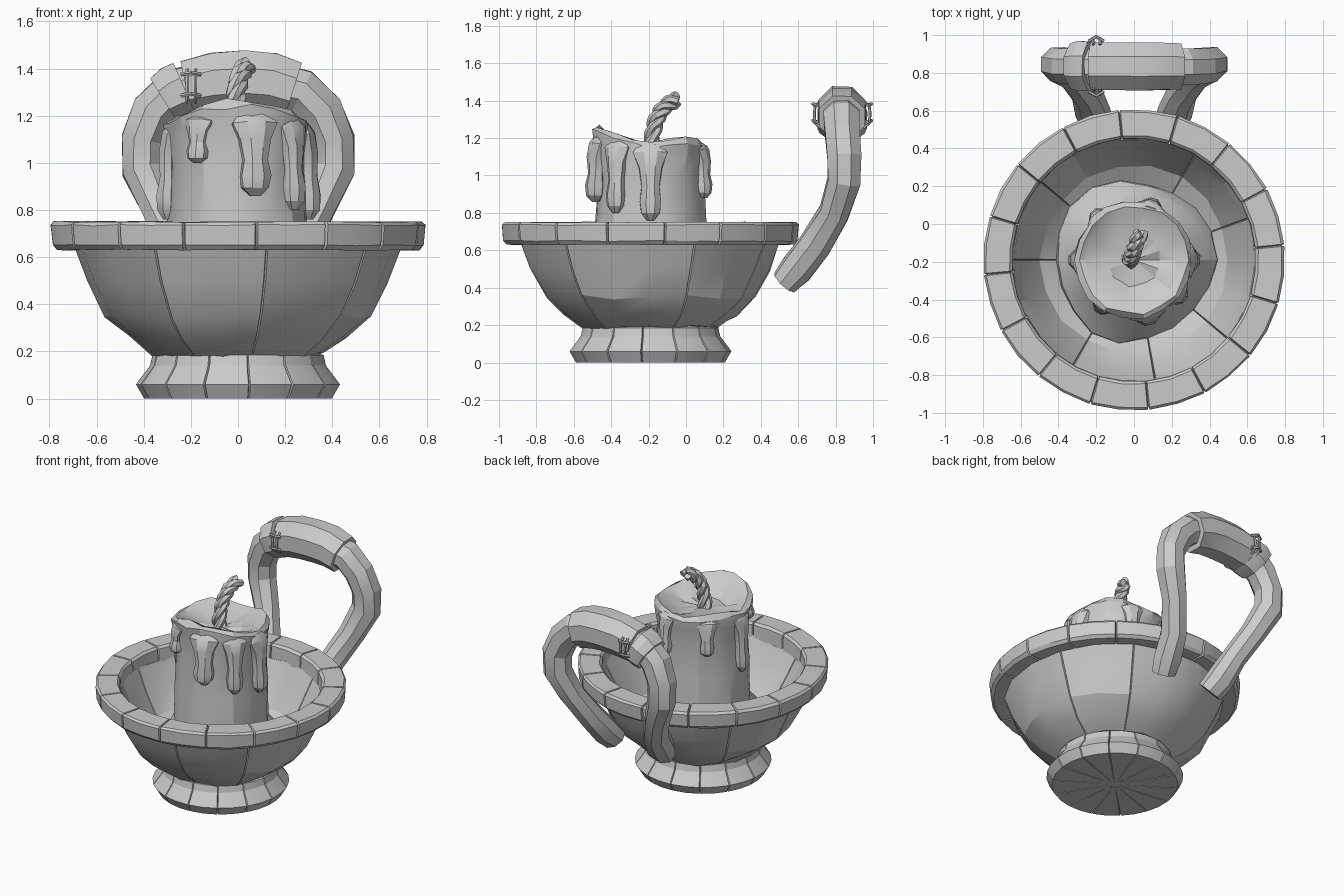
import bpy, bmesh, random
from math import sin, cos, pi, radians, exp
from mathutils import Vector

if "Cube" in bpy.data.objects:
    bpy.data.objects.remove(bpy.data.objects["Cube"])

random.seed(4)
CY = -0.19  # bowl axis in y


def finish(name, bm, angle=22):
    bmesh.ops.remove_doubles(bm, verts=bm.verts, dist=0.0005)
    bmesh.ops.recalc_face_normals(bm, faces=bm.faces)
    me = bpy.data.meshes.new(name)
    bm.to_mesh(me)
    bm.free()
    ob = bpy.data.objects.new(name, me)
    bpy.context.collection.objects.link(ob)
    bpy.ops.object.select_all(action='DESELECT')
    ob.select_set(True)
    bpy.context.view_layer.objects.active = ob
    bpy.ops.object.shade_smooth_by_angle(angle=radians(angle))
    return ob


def lathe(name, prof, sides, grooves=(), closed=False, width=0.008, depth=0.018,
          jitter=0.0, shape=None):
    """Spin a profile round the bowl axis; chosen sides get a thin carved groove."""
    bm = bmesh.new()
    n = len(prof)
    cols = []
    for k in range(sides):
        a = 2 * pi * (k + 0.5) / sides - pi / 2
        noise = [(random.uniform(-1, 1) * jitter, random.uniform(-1.5, 1.5) * jitter) for _ in prof]
        for da in ((-width, 0, width) if k in grooves else (0,)):
            ring = []
            for i, (r, z) in enumerate(prof):
                cut = 0
                if da == 0 and k in grooves and r > 0:
                    p = prof[(i - 1) % n] if closed else prof[max(i - 1, 0)]
                    q = prof[(i + 1) % n] if closed else prof[min(i + 1, n - 1)]
                    d = Vector((q[0] - p[0], q[1] - p[1])).normalized() * depth
                    cut = 1
                    rr, zz = r - d.y, z + d.x
                if not cut:
                    rr, zz = r, z
                if r > 0:
                    rr += noise[i][0]
                    if 0 < i < n - 1:
                        zz += noise[i][1]
                if shape:
                    rr, zz = shape(a, rr, zz)
                ring.append(bm.verts.new((rr * cos(a + da), CY + rr * sin(a + da), zz)))
            cols.append(ring)
    for c, d in zip(cols, cols[1:] + cols[:1]):
        for i in range(n if closed else n - 1):
            j = (i + 1) % n
            bm.faces.new((c[i], d[i], d[j], c[j]))
    return finish(name, bm)


def loft(name, pts, radii, sides, ref, jitter=0.0, angle=22, bm=None):
    """Tube through points; radii are (along ref, across ref)."""
    own = bm is None
    bm = bm or bmesh.new()
    pts = [Vector(p) for p in pts]
    rings = []
    for i, p in enumerate(pts):
        t = (pts[min(i + 1, len(pts) - 1)] - pts[max(i - 1, 0)]).normalized()
        u = Vector(ref)
        u = (u - t * u.dot(t)).normalized()
        v = t.cross(u)
        ring = []
        for k in range(sides):
            a = 2 * pi * (k + 0.5) / sides
            s = 1 + random.uniform(-jitter, jitter)
            ring.append(bm.verts.new(p + (u * cos(a) * radii[i][0] + v * sin(a) * radii[i][1]) * s))
        rings.append(ring)
    for c, d in zip(rings, rings[1:]):
        for k in range(sides):
            bm.faces.new((c[k], c[(k + 1) % sides], d[(k + 1) % sides], d[k]))
    bm.faces.new(rings[0])
    bm.faces.new(rings[-1])
    return finish(name, bm, angle) if own else None


# Foot, bowl and rim
lathe("foot", [(0, 0), (0.40, 0), (0.435, 0.06), (0.375, 0.14), (0.365, 0.185), (0.3, 0.2), (0, 0.2)],
      28, range(0, 28, 2), width=0.01, depth=0.012)
lathe("bowl", [(0, 0.18), (0.36, 0.185), (0.47, 0.26), (0.57, 0.35), (0.645, 0.5), (0.705, 0.65),
               (0.65, 0.66), (0.59, 0.52), (0.50, 0.37), (0.38, 0.29), (0, 0.28)],
      18, (0, 2, 5, 7, 11, 13, 16), width=0.007, depth=0.013, jitter=0.009)
lathe("rim", [(0.68, 0.63), (0.772, 0.63), (0.79, 0.65), (0.797, 0.735), (0.785, 0.75),
              (0.66, 0.75), (0.645, 0.735), (0.64, 0.64)],
      32, range(0, 32, 2), closed=True, jitter=0.002)


# Candle: melted pool, shaft and dished top, higher at the front
def melt(a, r, z):
    if z > 1.05:
        z += 0.075 * max(0, -sin(a)) * min(1, r / 0.27) * (r > 0.15) + 0.012 * sin(3 * a)*(r > 0.15)
    if z < 0.45:
        r *= 1 + 0.05 * sin(3 * a + 1)
    return r, z


lathe("candle", [(0, 0.26), (0.43, 0.28), (0.42, 0.36), (0.36, 0.43), (0.305, 0.50), (0.295, 0.75),
                 (0.283, 1.0), (0.305, 1.1), (0.312, 1.155), (0.285, 1.185), (0.245, 1.17),
                 (0.14, 1.135), (0, 1.13)], 18, jitter=0.009, shape=melt)

# Wax drips: (angle, bottom z, size)
for n, (deg, low, s) in enumerate([(-76, 0.86, 1.1), (0, 0.76, 1.0), (-38, 0.80, 0.9), (180, 0.76, 0.9),
                                   (72, 0.88, 0.85), (-125, 1.0, 0.8), (130, 0.92, 0.8)]):
    a = radians(deg)
    out = Vector((cos(a), sin(a), 0))
    top = 1.16 + 0.04 * max(0, -sin(a))
    pts, rad = [], []
    for f, w, d, r in [(0, 0.07, 0.03, 0.272), (0.1, 0.098, 0.045, 0.285), (0.3, 0.066, 0.045, 0.297),
                       (0.55, 0.05, 0.042, 0.297), (0.75, 0.062, 0.052, 0.302), (0.9, 0.055, 0.047, 0.302),
                       (1.0, 0.022, 0.02, 0.30)]:
        pts.append(out * r + Vector((0, CY, top + (low - top) * f)))
        rad.append((d * s, w * s))
    loft(f"wax_drip_{n + 1}", pts, rad, 8, out, 0.05, 28)

# Wick: three twisted strands along a curve
P0, P1, P2 = Vector((-.015, -.185, 1.10)), Vector((-.02, -.19, 1.37)), Vector((.035, -.045, 1.405))
bm = bmesh.new()
for s in range(3):
    pts, rad = [], []
    for i in range(25):
        t = i / 24
        c = P0 * (1 - t) ** 2 + P1 * 2 * t * (1 - t) + P2 * t * t
        d = ((P1 - P0) * (1 - t) + (P2 - P1) * t).normalized()
        v = d.cross(Vector((1, 0, 0))).normalized()
        a = 2 * pi * s / 3 + t * 11
        w = 0.022 + 0.012 * exp(-t * 12)
        pts.append(c + (Vector((1, 0, 0)) * cos(a) + v * sin(a)) * w)
        rad.append((0.024, 0.024))
    loft("", pts, rad, 6, (1, 0.05, 0.02), 0.14, bm=bm)
finish("wick", bm, 25)

# Handle legs, mirrored left and right
leg = [(0.19, 0.525, 0.43), (0.215, 0.59, 0.50), (0.25, 0.69, 0.63), (0.33, 0.79, 0.80), (0.405, 0.845, 0.97),
       (0.405, 0.845, 1.10), (0.355, 0.835, 1.22), (0.27, 0.83, 1.305), (0.12, 0.83, 1.34)]
leg_r = [(0.075, 0.085), (0.092, 0.095), (0.092, 0.08), (0.085, 0.082), (0.093, 0.095), (0.098, 0.095),
         (0.1, 0.1), (0.105, 0.1), (0.1, 0.1)]
for side, m in (("right", 1), ("left", -1)):
    loft(f"handle_leg_{side}", [(m * x, y, z) for x, y, z in leg], leg_r, 8, (0, 1, 0), 0.04, 20)

# Grip sleeve with a raised collar
loft("handle_grip", [(-0.22, 0.835, 1.315), (-0.1, 0.835, 1.34), (0.03, 0.835, 1.348), (0.14, 0.835, 1.34),
                     (0.235, 0.835, 1.31)],
     [(0.135, 0.128), (0.135, 0.138), (0.138, 0.138), (0.135, 0.138), (0.132, 0.13)], 8, (0, 1, 0), 0.015, 20)
loft("grip_collar", [(-0.315, 0.835, 1.265), (-0.27, 0.835, 1.293), (-0.225, 0.835, 1.313)],
     [(0.13, 0.118), (0.145, 0.132), (0.142, 0.132)], 8, (0, 1, 0), 0.02, 20)

# Cord stitches on the front and back of the collar
for side, m in (("front", -1), ("back", 1)):
    bm = bmesh.new()
    y = 0.835 + m * 0.145
    for x in (-0.215, -0.18):
        loft("", [(x, y - m * 0.03, 1.255), (x, y, 1.28), (x, y + m * 0.004, 1.33), (x, y, 1.37),
                  (x, y - m * 0.03, 1.395)], [(0.008, 0.008)] * 5, 6, (1, 0, 0), bm=bm)
    for z in (1.285, 1.375):
        loft("", [(-0.24, y - m * 0.012, z), (-0.2, y + m * 0.012, z + 0.008), (-0.16, y - m * 0.012, z)],
             [(0.009, 0.009)] * 3, 6, (0, 0, 1), bm=bm)
    finish(f"cord_stitch_{side}", bm, 40)
